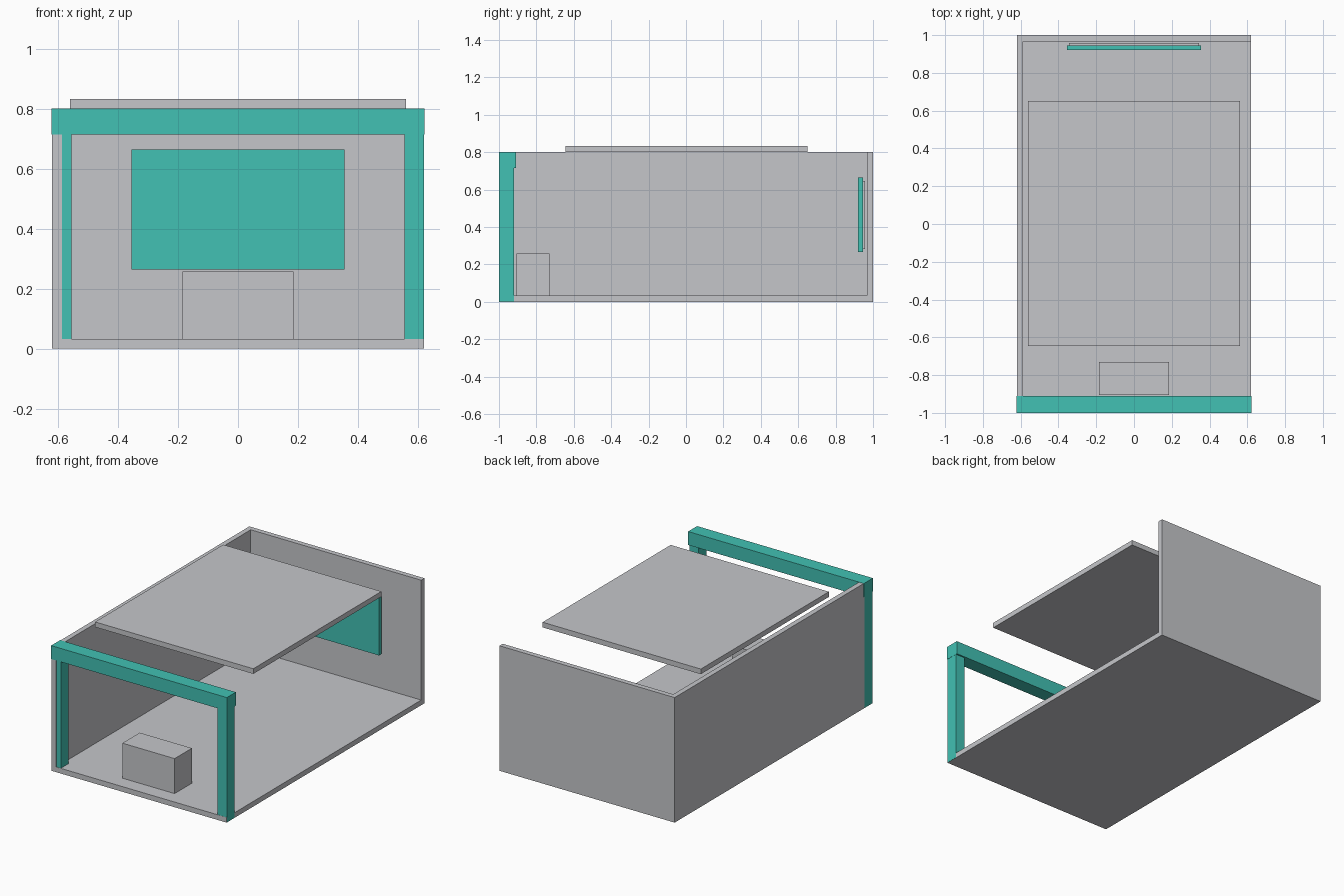
import bpy
import bmesh
from mathutils import Matrix, Vector

if "Cube" in bpy.data.objects:
    bpy.data.objects.remove(bpy.data.objects["Cube"])


def material(name, rgb):
    m = bpy.data.materials.new(name)
    m.diffuse_color = (*rgb, 1.0)
    m.use_nodes = True
    m.node_tree.nodes["Principled BSDF"].inputs["Base Color"].default_value = m.diffuse_color
    return m


GREY = material("light grey", (0.558, 0.565, 0.591))
TEAL = material("teal", (0.054, 0.533, 0.451))


def box(name, x, y, z, mat):
    """Box spanning the (min, max) range on each axis."""
    lo, hi = (Vector(c) for c in zip(x, y, z))
    bm = bmesh.new()
    bmesh.ops.create_cube(bm, size=1.0)
    bmesh.ops.transform(bm, verts=bm.verts, matrix=Matrix.Translation(
        (lo + hi) / 2) @ Matrix.Diagonal((*(hi - lo), 1.0)))
    mesh = bpy.data.meshes.new(name)
    bm.to_mesh(mesh)
    bm.free()
    mesh.materials.append(mat)
    obj = bpy.data.objects.new(name, mesh)
    bpy.context.collection.objects.link(obj)
    return obj


W, H, T = 0.62, 0.80, 0.033   # half width, wall height, slab thickness
E = 0.001                     # small offset that keeps faces from coinciding

# Room shell, open on the front and the right
box("floor", (-W, W), (-1, 1), (0, T), GREY)
box("left_wall", (-W, -W + T), (-1, 1 - T), (T, H), GREY)
box("back_wall", (-W, W), (1 - T, 1), (T, H), GREY)

# Raised ceiling panel
box("ceiling_panel", (-0.56, 0.56), (-0.645, 0.65), (H, H + T), GREY)

# Entrance frame: two posts and a beam
for side, name in ((-1, "left_post"), (1, "right_post")):
    xs = sorted((side * 0.555, side * (W + E)))
    box(name, xs, (-1 + E, -0.92), (E, 0.72), TEAL)
box("entrance_beam", (-W - 2 * E, W + 2 * E), (-1 - E, -0.91), (0.715, H + E), TEAL)

# Counter near the entrance
box("counter", (-0.185, 0.185), (-0.905, -0.73), (T, 0.257), GREY)

# Screen with its mounting plate on the back wall
box("screen", (-0.355, 0.355), (0.92, 0.945), (0.265, 0.665), TEAL)
box("screen_mount", (-0.343, 0.343), (0.945, 0.957), (0.283, 0.647), GREY)
